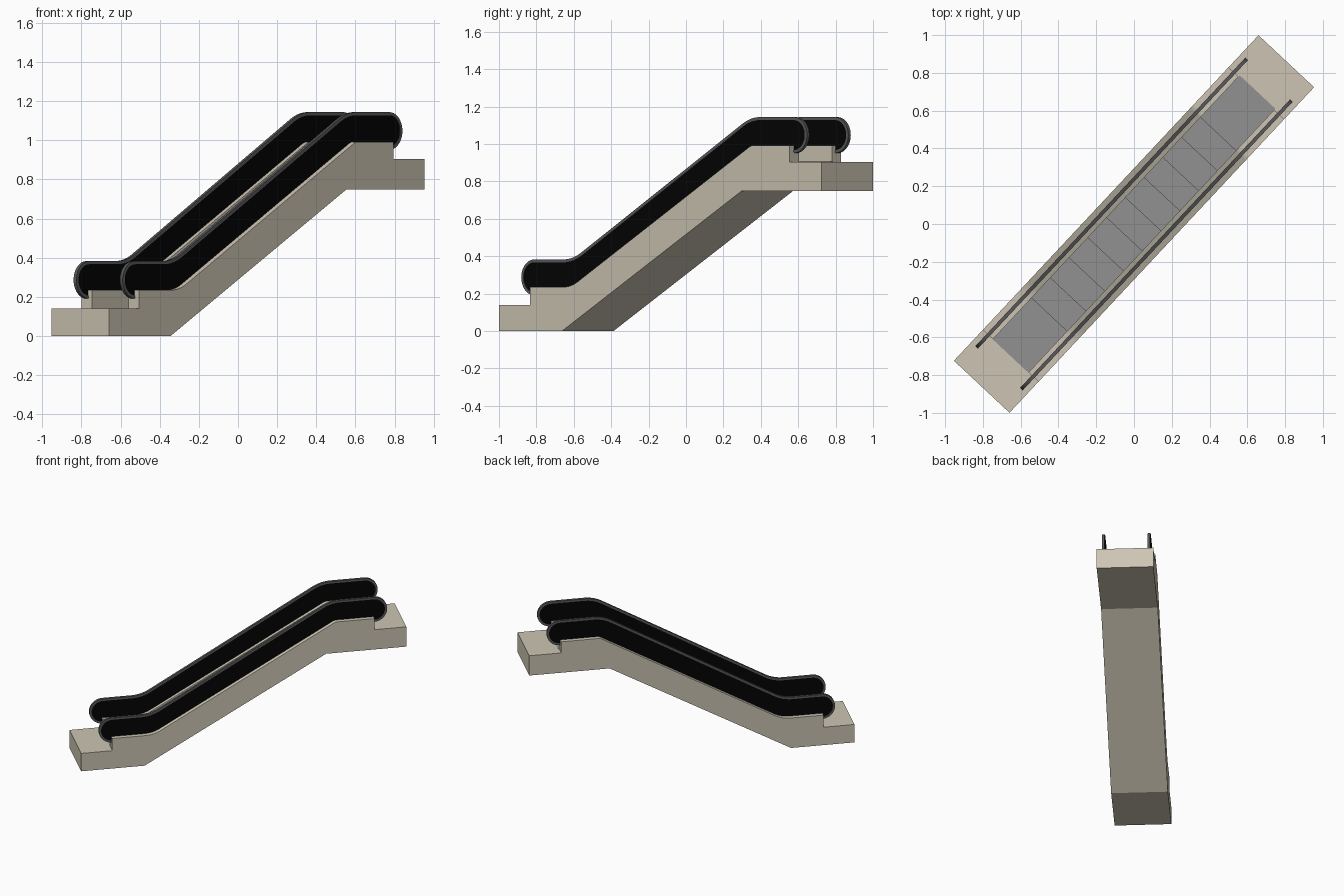
import bpy, bmesh, math
from mathutils import Vector

if "Cube" in bpy.data.objects:
    bpy.data.objects.remove(bpy.data.objects["Cube"])

ANG = math.radians(46.9)          # plan direction of travel
C, S = math.cos(ANG), math.sin(ANG)
HALF_L, HALF_W, WELL = 1.18, 0.2015, 0.129
RAIL_V = 0.162


def material(name, rgb):
    m = bpy.data.materials.new(name)
    m.diffuse_color = (*rgb, 1)
    m.use_nodes = True
    m.node_tree.nodes["Principled BSDF"].inputs["Base Color"].default_value = m.diffuse_color
    return m


BEIGE = material("beige_cladding", (0.61, 0.56, 0.455))
GREY = material("step_grey", (0.285, 0.285, 0.285))
BLACK = material("black_panel", (0.001, 0.001, 0.001))
RUBBER = material("handrail_dark_grey", (0.1, 0.1, 0.1))


def extrude(name, profile, v0, v1, mat):
    """Extrude a side profile of (along, height) points across the width."""
    bm = bmesh.new()
    rings = [[bm.verts.new((u * C - v * S, u * S + v * C, z)) for u, z in profile]
             for v in (v0, v1)]
    bm.faces.new(rings[0])
    bm.faces.new(rings[1][::-1])
    n = len(profile)
    for i in range(n):
        j = (i + 1) % n
        bm.faces.new((rings[0][j], rings[0][i], rings[1][i], rings[1][j]))
    bmesh.ops.recalc_face_normals(bm, faces=bm.faces)
    me = bpy.data.meshes.new(name)
    bm.to_mesh(me)
    bm.free()
    me.materials.append(mat)
    ob = bpy.data.objects.new(name, me)
    bpy.context.collection.objects.link(ob)
    return ob


def activate(ob):
    bpy.ops.object.select_all(action='DESELECT')
    ob.select_set(True)
    bpy.context.view_layer.objects.active = ob


def bend(a, p, b, size, n=8):
    """Rounded corner at p between neighbours a and b."""
    a, p, b = Vector(a), Vector(p), Vector(b)
    s = p + (a - p).normalized() * size
    e = p + (b - p).normalized() * size
    return [tuple(s * (1 - t) ** 2 + p * 2 * t * (1 - t) + e * t * t)
            for t in (i / n for i in range(n + 1))]


# Truss body with side skirts
lo, hi = (-0.655, 0.235), (0.665, 0.992)
skirt_top = [(-0.955, 0.235)] + bend((-0.955, 0.235), lo, hi, 0.06) \
    + bend(lo, hi, (0.955, 0.992), 0.015, 3) + [(0.948, 0.992)]
body_profile = [(-HALF_L, 0), (-HALF_L, 0.14)] + [(-0.955, 0.14)] + skirt_top + [
    (0.948, 0.905), (HALF_L, 0.905), (HALF_L, 0.75), (0.597, 0.75), (-0.72, 0)]
body = extrude("truss_body", body_profile, -HALF_W, HALF_W, BEIGE)

# Hollow out the stair well
well_floor = [(-0.957, 0.08), (-0.66, 0.08), (0.66, 0.81), (0.957, 0.81)]
cutter = extrude("well_cutter", well_floor + [(0.957, 1.3), (-0.957, 1.3)],
                 -WELL, WELL, BEIGE)
cutter.hide_render = True
mod = body.modifiers.new("well", 'BOOLEAN')
mod.operation, mod.solver, mod.object = 'DIFFERENCE', 'EXACT', cutter
activate(body)
bpy.ops.object.modifier_apply(modifier="well")
bpy.data.objects.remove(cutter)

# Moving steps with flat landing plates
RISERS = 10
start, end, z0, z1 = -0.657, 0.652, 0.142, 0.907
stairs = [(-0.957, z0)]
for i in range(RISERS):
    u = start + (end - start) * i / (RISERS - 1)
    stairs += [(u, z0 + (z1 - z0) * i / RISERS), (u, z0 + (z1 - z0) * (i + 1) / RISERS)]
stairs.append((0.957, z1))
steps_bottom = [(u, z - 0.002) for u, z in well_floor[::-1]]
extrude("steps", stairs + steps_bottom, -WELL, WELL, GREY)

# Handrail path: lower newel, lower bend, upper bend, upper newel
R = 0.096


def newel(cu, cz, side, n=20):
    """Half circle from the top round to the underside."""
    return [(cu + side * R * math.sin(math.pi * i / n), cz + R * math.cos(math.pi * i / n))
            for i in range(n + 1)]


LOW, HIGH = 0.383, 1.144          # handrail top heights
r_lo, r_hi = (-0.67, LOW), (0.635, HIGH)
path = newel(-0.95, LOW - R, -1)[::-1] + bend((-0.95, LOW), r_lo, r_hi, 0.07) \
    + bend(r_lo, r_hi, (0.95, HIGH), 0.07) + newel(0.95, HIGH - R, 1)


def inset(points, d):
    """Offset the open path to its right-hand side."""
    out = []
    for i, p in enumerate(points):
        t = Vector(points[min(i + 1, len(points) - 1)]) - Vector(points[max(i - 1, 0)])
        t.normalize()
        out.append((p[0] + t.y * d, p[1] - t.x * d))
    return out


rail_profile = path + inset(path, 0.016)[::-1]
panel_profile = inset(path, 0.008) + [(0.94, 0.98), (0.665, 0.98), (-0.65, 0.222), (-0.945, 0.222)]

# Balustrade panels and handrails on both sides
for side, v in (("left", RAIL_V), ("right", -RAIL_V)):
    extrude(side + "_panel", panel_profile, v - 0.006, v + 0.006, BLACK)
    rail = extrude(side + "_handrail", rail_profile, v - 0.0095, v + 0.0095, RUBBER)
    activate(rail)
    bpy.ops.object.shade_smooth_by_angle(angle=math.radians(30))
